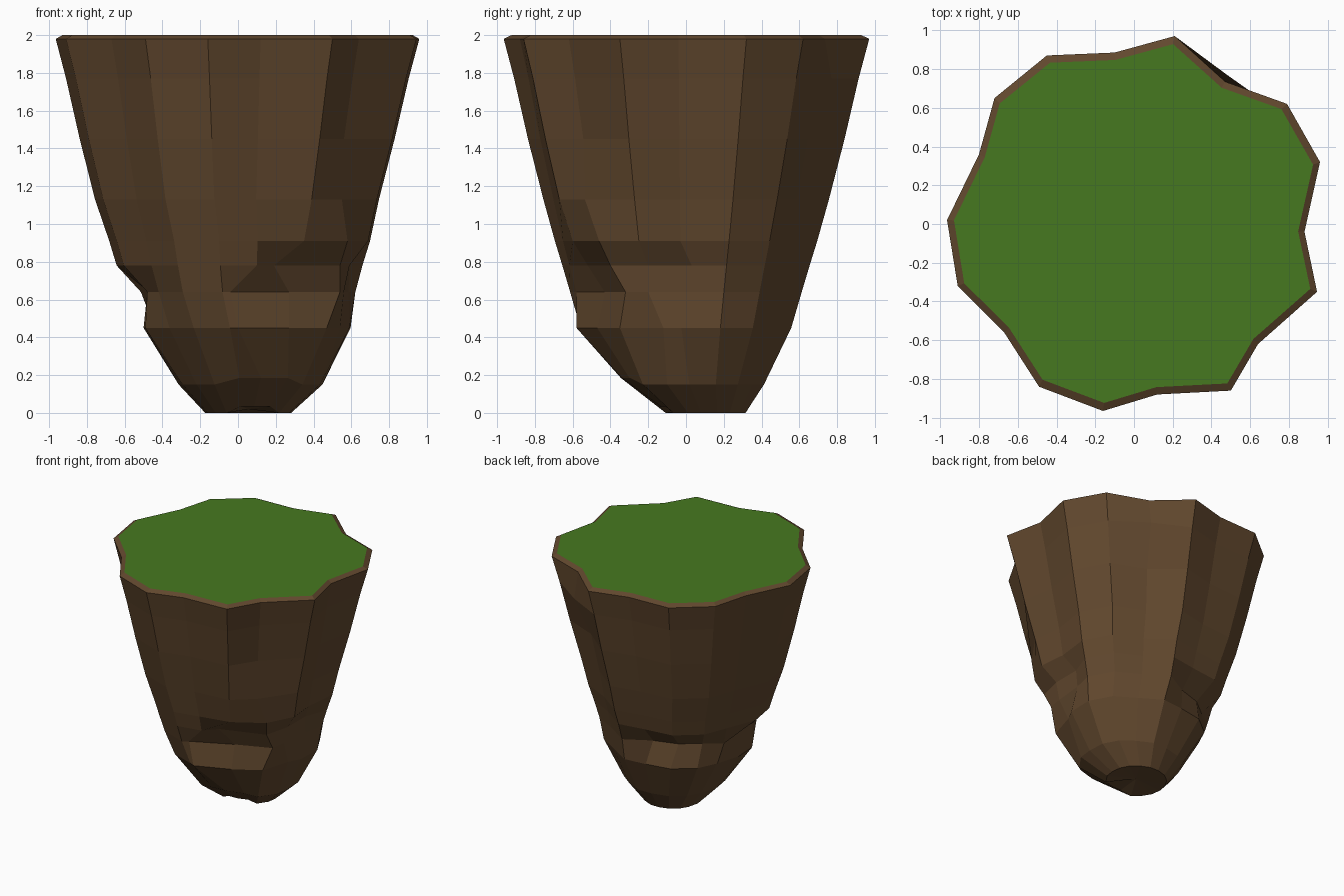
import bpy, bmesh, math
from mathutils import Vector

if "Cube" in bpy.data.objects:
    bpy.data.objects.remove(bpy.data.objects["Cube"])

def material(name, rgb):
    m = bpy.data.materials.new(name)
    m.diffuse_color = (*rgb, 1)
    m.use_nodes = True
    m.node_tree.nodes["Principled BSDF"].inputs["Base Color"].default_value = m.diffuse_color
    return m

earth = material("earth brown", (0.120, 0.064, 0.027))
grass = material("grass green", (0.061, 0.190, 0.014))

# Jagged plan outline, clockwise from the back
outline = [(.21, .97), (.47, .735), (.79, .62), (.96, .32), (.88, -.04), (.945, -.35),
           (.64, -.62), (.5, -.86), (.12, -.88), (-.16, -.965), (-.49, -.84), (-.67, -.56),
           (-.91, -.32), (-.965, .02), (-.8, .36), (-.72, .65), (-.45, .87), (-.1, .885)]
N = len(outline)

# Rings going down: height, scale, centre x, centre y, roundness
rings = [(1.98, 1, 0, 0, 0), (1.77, .945, 0, 0, .05), (1.45, .872, 0, 0, .12),
         (1.13, .79, 0, 0, .2), (.91, .73, .015, 0, .3), (.78, .69, .015, 0, .35),
         (.64, .65, .02, 0, .45), (.45, .595, .05, 0, .55),
         (.15, .41, .07, .035, .8), (0, .245, .055, .09, .9)]

# Dents and ledges: (ring, column) -> plan position
dents = {(1, 1): (.48, .77), (3, 6): (.55, -.535), (4, 6): (.58, -.46),
         (4, 7): (.35, -.6), (5, 7): (.19, -.52), (5, 6): (.54, -.40),
         (6, 7): (.27, -.43), (6, 6): (.54, -.32), (6, 8): (-.04, -.58),
         (7, 8): (0, -.58), (7, 7): (.27, -.47), (7, 6): (.47, -.35),
         (5, 5): (.59, -.2), (5, 4): (.59, .03), (6, 5): (.56, -.2),
         (6, 4): (.585, .04), (7, 5): (.54, -.12),
         (6, 11): (-.42, -.33), (6, 12): (-.48, -.18), (6, 13): (-.47, .02),
         (7, 12): (-.49, -.16), (7, 13): (-.5, .03),
         (6, 15): (-.38, .33), (6, 16): (-.24, .44), (6, 17): (-.05, .50)}

def ring_point(r, c):
    z, s, cx, cy, k = rings[r]
    if (r, c) in dents:
        return Vector((*dents[r, c], z))
    p = Vector(outline[c])
    p = p.lerp(p.normalized() * .93, k) * s
    if r > 7 and c in (7, 8, 9):      # front of the foot is lifted
        z += .035
    return Vector((cx + p.x, cy + p.y, z))

# Rock body with thin sloped rim
bm = bmesh.new()
inner = [(x * .963, y * .957, 2.0) for x, y in outline]
loops = [[bm.verts.new(p) for p in inner]]
loops += [[bm.verts.new(ring_point(r, c)) for c in range(N)] for r in range(len(rings))]
for a, b in zip(loops, loops[1:]):
    for i in range(N):
        j = (i + 1) % N
        bm.faces.new((a[i], a[j], b[j], b[i]))
tip = bm.verts.new((.055, .09, .02))
for i in range(N):
    bm.faces.new((loops[-1][i], loops[-1][(i + 1) % N], tip))

# Grass top
lawn = bm.faces.new(loops[0])
lawn.material_index = 1
bmesh.ops.recalc_face_normals(bm, faces=bm.faces)
me = bpy.data.meshes.new("rock_island")
bm.to_mesh(me)
bm.free()
me.materials.append(earth)
me.materials.append(grass)
bpy.context.collection.objects.link(bpy.data.objects.new("rock_island", me))
